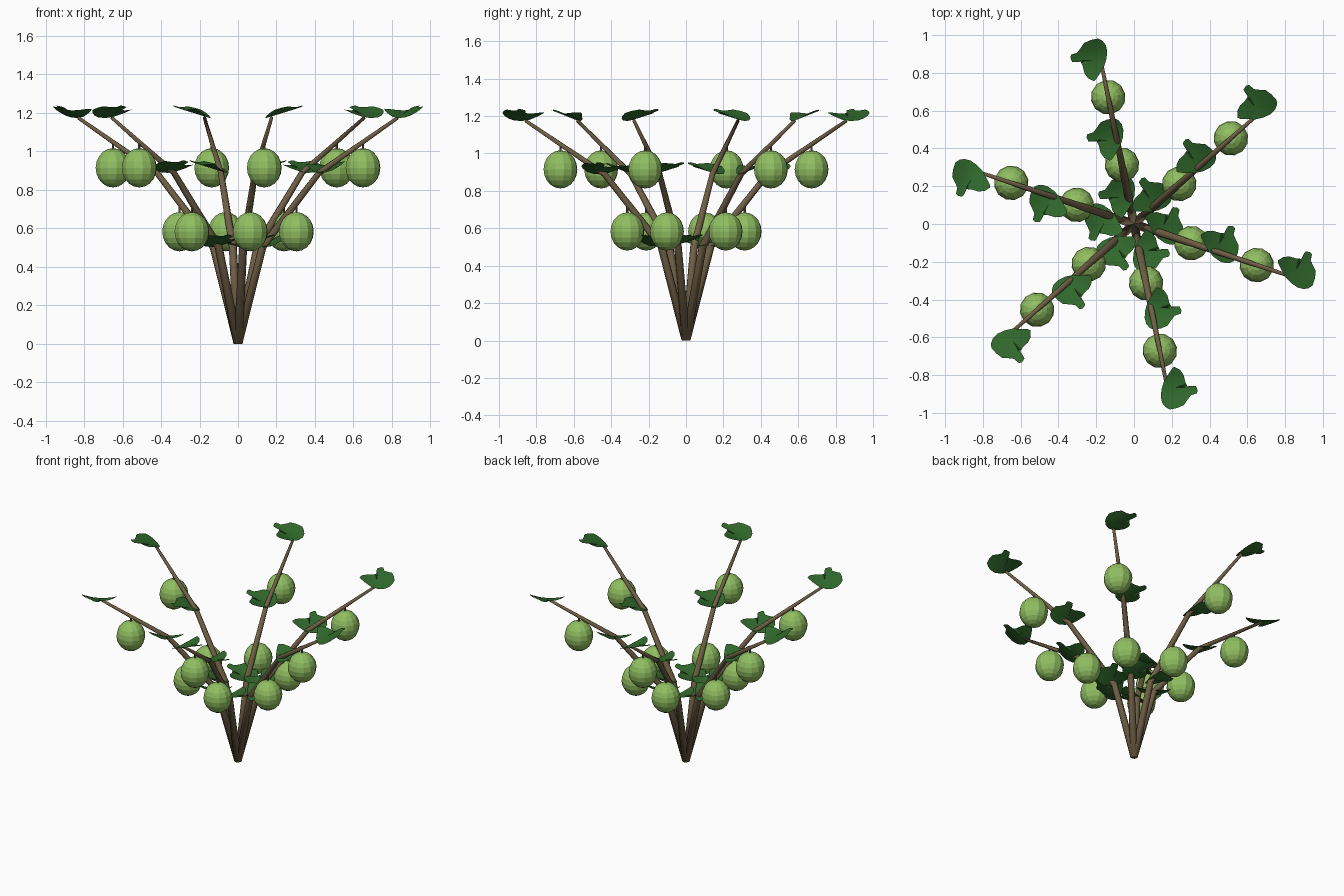
import bpy, bmesh, math
from mathutils import Vector, Matrix

if "Cube" in bpy.data.objects:
    bpy.data.objects.remove(bpy.data.objects["Cube"])

def material(name, rgb):
    m = bpy.data.materials.new(name)
    m.diffuse_color = (*rgb, 1)
    m.use_nodes = True
    m.node_tree.nodes["Principled BSDF"].inputs["Base Color"].default_value = m.diffuse_color
    return m

BROWN = material("bark brown", (0.16, 0.115, 0.06))
GREEN = material("leaf green", (0.03, 0.14, 0.025))
LIME = material("fruit green", (0.28, 0.52, 0.12))

def finish(bm, name, mat, angle, smooth=False):
    """Turn a bmesh into an object rotated about the plant axis."""
    me = bpy.data.meshes.new(name)
    bm.normal_update()
    bm.to_mesh(me)
    bm.free()
    me.materials.append(mat)
    for p in me.polygons:
        p.use_smooth = smooth
    ob = bpy.data.objects.new(name, me)
    ob.rotation_euler.z = angle
    bpy.context.collection.objects.link(ob)

def tube(bm, path, radii, sides=8):
    """Tapered tube through points in the local x-z plane."""
    rings = []
    for i, (p, r) in enumerate(zip(path, radii)):
        a, b = path[max(i - 1, 0)], path[min(i + 1, len(path) - 1)]
        t = Vector((0, 0, 1)) if i == 0 else (Vector(b) - Vector(a)).normalized()
        side = Vector((0, 1, 0))
        other = side.cross(t)
        rings.append([bm.verts.new(Vector(p) + r * (math.cos(k * math.tau / sides) * other
                      + math.sin(k * math.tau / sides) * side)) for k in range(sides)])
    for lo, hi in zip(rings, rings[1:]):
        for k in range(sides):
            j = (k + 1) % sides
            bm.faces.new((lo[k], lo[j], hi[j], hi[k]))
    bm.faces.new(rings[0][::-1])
    bm.faces.new(rings[-1])
    bmesh.ops.recalc_face_normals(bm, faces=bm.faces)

# Stem nodes (radius, height): a leaf grows at each node, a fruit mid-segment
NODES = [(0, 0), (0.135, 0.505), (0.445, 0.89), (0.875, 1.175)]

# Lopsided lobed leaf outline, relative to its node (outward, sideways)
OUTLINE = [(-.092, .058), (-.07, .085), (-.04, .098), (0, .1), (.03, .108), (.027, .135),
           (.032, .15), (.055, .155), (.07, .147), (.073, .115), (.095, .09), (.117, .068),
           (.125, .03), (.125, -.01), (.108, -.03), (.085, -.042), (.053, -.044), (.012, -.032),
           (-.025, -.012), (-.06, .02), (-.085, .045)]

def leaf(name, node, angle):
    bm = bmesh.new()
    c = (0.015, 0.035)

    def vert(u, v):
        z = 0.008 + 2.3 * u * u + 0.3 * v
        return bm.verts.new((node[0] + u, v, node[1] + z))
    rings = [[vert(c[0] + s * (u - c[0]), c[1] + s * (v - c[1])) for u, v in OUTLINE]
             for s in (1, 0.66, 0.33)]
    mid = vert(*c)
    n = len(OUTLINE)
    for k in range(n):
        j = (k + 1) % n
        for a, b in zip(rings, rings[1:]):
            bm.faces.new((a[k], b[k], b[j], a[j]))
        bm.faces.new((rings[-1][k], mid, rings[-1][j]))
    bmesh.ops.recalc_face_normals(bm, faces=bm.faces)
    if sum(f.normal.z for f in bm.faces) < 0:
        bmesh.ops.reverse_faces(bm, faces=bm.faces)
    finish(bm, name, GREEN, angle, True)

def fruit(name, r, z, angle):
    bm = bmesh.new()
    bmesh.ops.create_uvsphere(bm, u_segments=12, v_segments=10, radius=1,
                              matrix=Matrix.Translation((r, 0, z)) @ Matrix.Diagonal((.092, .092, .102, 1)))
    finish(bm, name, LIME, angle)

for i in range(6):
    ang = math.radians(41.5 + 60 * i)
    # Branch
    bm = bmesh.new()
    tube(bm, [(r, 0, z) for r, z in NODES], (.024, .021, .016, .009))
    finish(bm, f"branch_{i}", BROWN, ang, True)
    # Leaves at every node
    for k, node in enumerate(NODES[1:]):
        leaf(f"leaf_{i}_{k}", node, ang)
    # Fruits with short stalks
    for k, (r, z, top) in enumerate([(.32, .583, .735), (.685, .915, 1.05)]):
        fruit(f"fruit_{i}_{k}", r, z, ang)
        bm = bmesh.new()
        tube(bm, [(r, 0, z + .09), (r, 0, top)], (.006, .006), 6)
        finish(bm, f"stalk_{i}_{k}", BROWN, ang)
